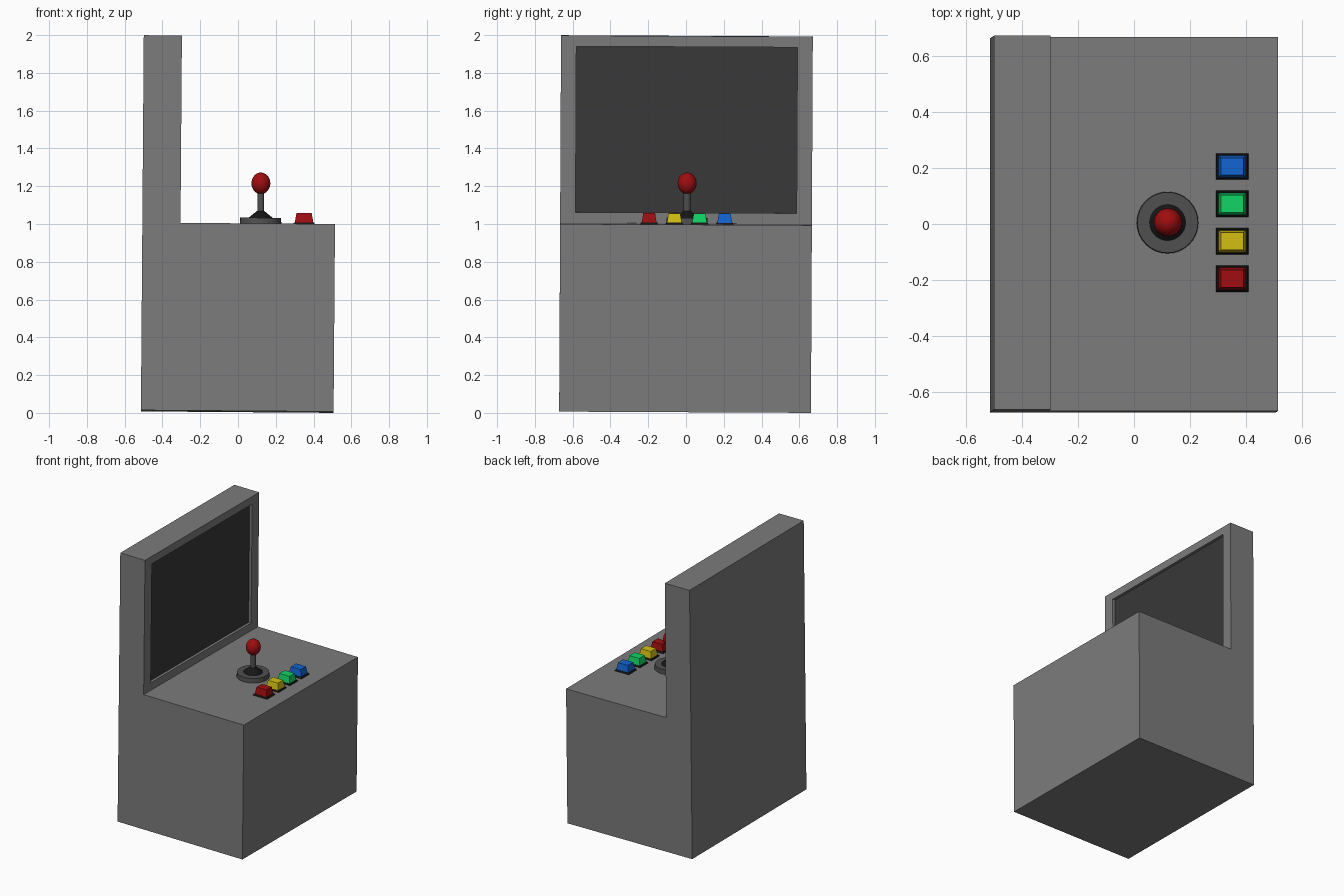
import bpy, bmesh
from mathutils import Matrix, Vector

if "Cube" in bpy.data.objects:
    bpy.data.objects.remove(bpy.data.objects["Cube"])

# Whole cabinet leans very slightly
LEAN = (Matrix.Translation((0, 0, 0.0073)) @ Matrix.Rotation(0.0076, 4, 'Y')
        @ Matrix.Rotation(-0.005, 4, 'X'))
DECK = 0.993


def material(name, rgb):
    m = bpy.data.materials.new(name)
    m.diffuse_color = (*rgb, 1)
    m.use_nodes = True
    m.node_tree.nodes["Principled BSDF"].inputs["Base Color"].default_value = m.diffuse_color
    return m


GREY = material("cabinet_grey", (0.2, 0.2, 0.2))
DARK = material("dark_grey", (0.08, 0.08, 0.08))
SCREEN = material("screen_dark", (0.04, 0.04, 0.04))
BLACK = material("black", (0.008, 0.008, 0.008))
RED = material("red", (0.35, 0.004, 0.005))
YELLOW = material("yellow", (0.65, 0.52, 0.006))
GREEN = material("green", (0.006, 0.65, 0.13))
BLUE = material("blue", (0.006, 0.13, 0.65))


def finish(bm, name, mats, smooth=False):
    bmesh.ops.recalc_face_normals(bm, faces=bm.faces)
    mesh = bpy.data.meshes.new(name)
    bm.to_mesh(mesh)
    bm.free()
    for m in mats:
        mesh.materials.append(m)
    ob = bpy.data.objects.new(name, mesh)
    bpy.context.collection.objects.link(ob)
    ob.matrix_world = LEAN
    if smooth:
        bpy.ops.object.select_all(action='DESELECT')
        ob.select_set(True)
        bpy.context.view_layer.objects.active = ob
        bpy.ops.object.shade_smooth_by_angle()
    return ob


def frustum(name, center, z0, z1, r0, r1, mat):
    bm = bmesh.new()
    at = Matrix.Translation((*center, (z0 + z1) / 2))
    bmesh.ops.create_cone(bm, cap_ends=True, segments=32, radius1=r0, radius2=r1,
                          depth=z1 - z0, matrix=at)
    return finish(bm, name, [mat], True)


def tapered_box(name, center, z0, z1, bottom, top, mat):
    bm = bmesh.new()
    bmesh.ops.create_cube(bm, size=1)
    for v in bm.verts:
        size, z = (top, z1) if v.co.z > 0 else (bottom, z0)
        v.co = (center[0] + v.co.x * size[0], center[1] + v.co.y * size[1], z)
    return finish(bm, name, [mat])


# Cabinet: L-shaped profile extruded across its width
bm = bmesh.new()
profile = [(-0.514, 0), (0.506, 0), (0.506, DECK), (-0.312, DECK),
           (-0.312, 1.985), (-0.514, 1.985)]
side = bm.faces.new([bm.verts.new((x, -0.6715, z)) for x, z in profile])
ext = bmesh.ops.extrude_face_region(bm, geom=[side])
bmesh.ops.translate(bm, vec=(0, 1.333, 0),
                    verts=[g for g in ext["geom"] if isinstance(g, bmesh.types.BMVert)])
bmesh.ops.recalc_face_normals(bm, faces=bm.faces)

# Recessed screen in the upright panel
panel = next(f for f in bm.faces
             if all(abs(v.co.x + 0.312) < 1e-4 for v in f.verts))
bmesh.ops.inset_individual(bm, faces=[panel], thickness=0.08)
for v in panel.verts:
    v.co.y = -0.005 + (v.co.y + 0.005) * 0.563 / 0.5865
recess = bmesh.ops.extrude_discrete_faces(bm, faces=[panel])["faces"][0]
bmesh.ops.translate(bm, verts=recess.verts, vec=(-0.02, 0, 0))
recess.material_index = 1
finish(bm, "cabinet", [GREY, SCREEN])

# Joystick
STICK = (0.112, 0)
frustum("joystick_base", STICK, DECK, 1.026, 0.11, 0.108, DARK)
frustum("joystick_boot", STICK, 1.022, 1.062, 0.069, 0.02, BLACK)
frustum("joystick_shaft", STICK, 1.05, 1.18, 0.018, 0.018, DARK)
bm = bmesh.new()
bmesh.ops.create_uvsphere(bm, u_segments=32, v_segments=16, radius=1,
                          matrix=Matrix.Translation((*STICK, 1.209))
                          @ Matrix.Diagonal((0.05, 0.05, 0.057, 1)))
finish(bm, "joystick_ball", [RED], True)

# Row of four buttons on dark plates
for i, mat in enumerate((RED, YELLOW, GREEN, BLUE)):
    c = (0.342, -0.2 + i * 0.1333)
    tapered_box(f"{mat.name}_button_plate", c, DECK - 0.002, DECK + 0.01,
                (0.118, 0.096), (0.106, 0.084), BLACK)
    tapered_box(f"{mat.name}_button", c, DECK + 0.005, DECK + 0.059,
                (0.1, 0.08), (0.08, 0.062), mat)
